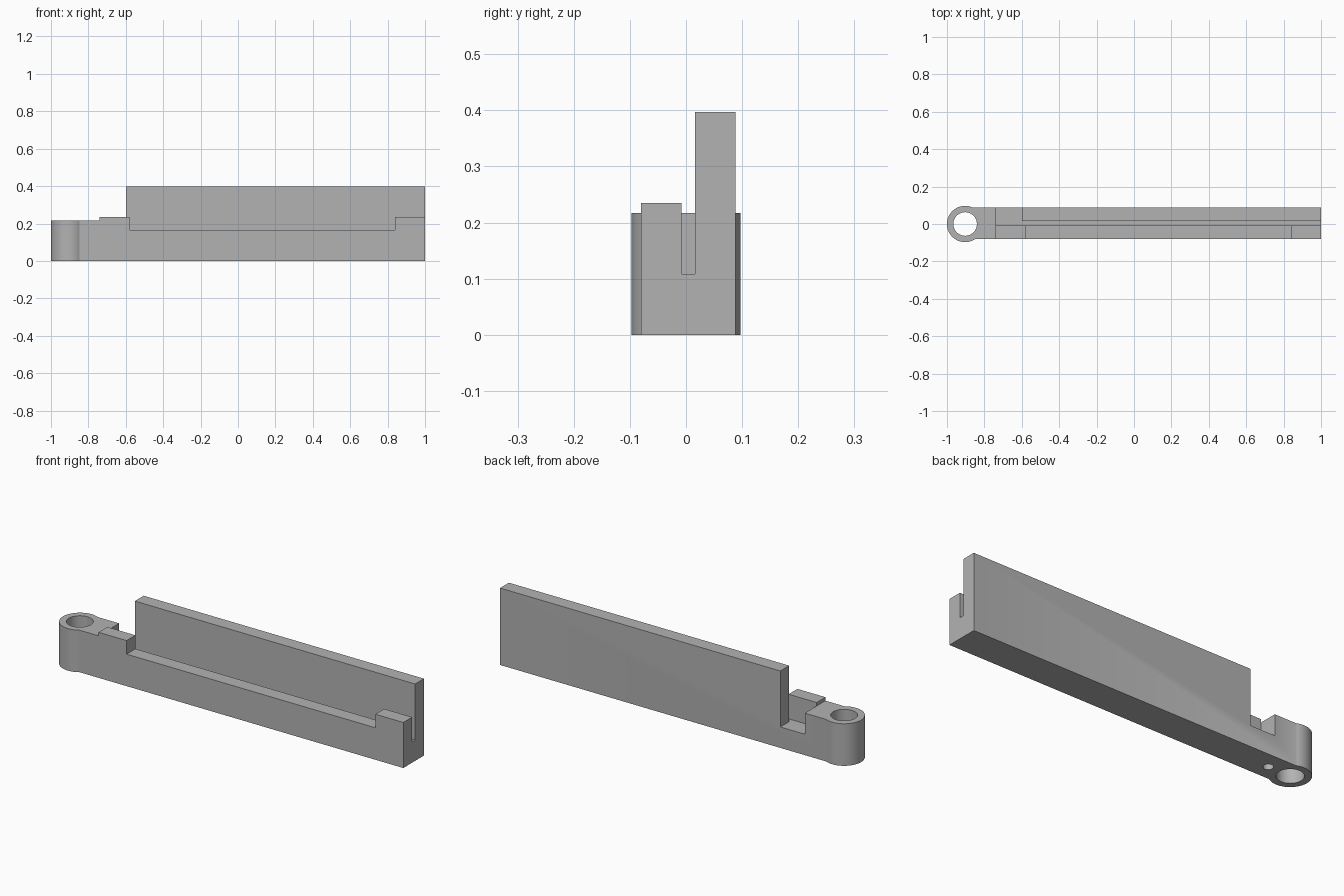
import bpy, bmesh
from math import cos, sin, asin, pi, radians
from mathutils import Vector

if "Cube" in bpy.data.objects:
    bpy.data.objects.remove(bpy.data.objects["Cube"])

grey = bpy.data.materials.new("plain grey")
grey.use_nodes = True
COLOUR = (0.45, 0.45, 0.45, 1)
grey.diffuse_color = COLOUR
grey.node_tree.nodes["Principled BSDF"].inputs["Base Color"].default_value = COLOUR

FRONT, BACK, HEIGHT = -0.08, 0.088, 0.397
EYE_X, EYE_R, BORE_R = -0.903, 0.097, 0.063


def prism(name, outline, low, high, upright=False):
    """Extrude an outline: plan (x, y) along z, or upright (x, z) along y."""
    bm = bmesh.new()
    place = (lambda a, b: (a, low, b)) if upright else (lambda a, b: (a, b, low))
    face = bm.faces.new([bm.verts.new(place(a, b)) for a, b in outline])
    made = bmesh.ops.extrude_face_region(bm, geom=[face])["geom"]
    step = Vector((0, high - low, 0)) if upright else Vector((0, 0, high - low))
    bmesh.ops.translate(bm, vec=step, verts=[v for v in made if isinstance(v, bmesh.types.BMVert)])
    bmesh.ops.recalc_face_normals(bm, faces=bm.faces)
    mesh = bpy.data.meshes.new(name)
    bm.to_mesh(mesh)
    bm.free()
    mesh.materials.append(grey)
    ob = bpy.data.objects.new(name, mesh)
    bpy.context.collection.objects.link(ob)
    return ob


def arc(x, r, start, end, steps):
    angles = [start + (end - start) * i / steps for i in range(steps + 1)]
    return [(x + r * cos(a), r * sin(a)) for a in angles]


def rect(a, b, c, d):
    return [(a, c), (b, c), (b, d), (a, d)]


def cut(target, cutter):
    cutter.hide_render = True
    mod = target.modifiers.new(cutter.name, "BOOLEAN")
    mod.operation, mod.solver, mod.object = "DIFFERENCE", "EXACT", cutter
    bpy.context.view_layer.objects.active = target
    bpy.ops.object.modifier_apply(modifier=mod.name)
    bpy.data.objects.remove(cutter)


# Bar with a round eye at one end, full height
eye = arc(EYE_X, EYE_R, asin(BACK / EYE_R), 2 * pi + asin(FRONT / EYE_R), 64)
bar = prism("slotted_bar", eye + [(1, FRONT), (1, BACK)], 0, HEIGHT)

# Lower the eye end
cut(bar, prism("eye_top_cut", rect(-1.2, -0.74, 0.217, 0.6), -0.3, 0.3, True))

# Long slot, widening into the notch behind the raised front tab
slot = [(-0.74, -0.008), (1.1, -0.008), (1.1, 0.016),
        (-0.6, 0.016), (-0.6, 0.3), (-0.74, 0.3)]
cut(bar, prism("slot_cut", slot, 0.108, 0.6))

# Front rail: low run between two raised tabs
rail = [(-0.76, 0.6), (-0.76, 0.235), (-0.58, 0.235), (-0.58, 0.165),
        (0.84, 0.165), (0.84, 0.235), (1.1, 0.235), (1.1, 0.6)]
cut(bar, prism("rail_cut", rail, -0.3, 0.004, True))

# Through bore of the eye and the small blind hole beneath
cut(bar, prism("bore_cut", arc(EYE_X, BORE_R, 0, 2 * pi, 64)[:-1], -0.1, 0.6))
cut(bar, prism("pin_hole_cut", arc(-0.776, 0.024, 0, 2 * pi, 32)[:-1], -0.1, 0.11))

bpy.ops.object.select_all(action="DESELECT")
bar.select_set(True)
bpy.context.view_layer.objects.active = bar
bpy.ops.object.shade_smooth_by_angle(angle=radians(25))
